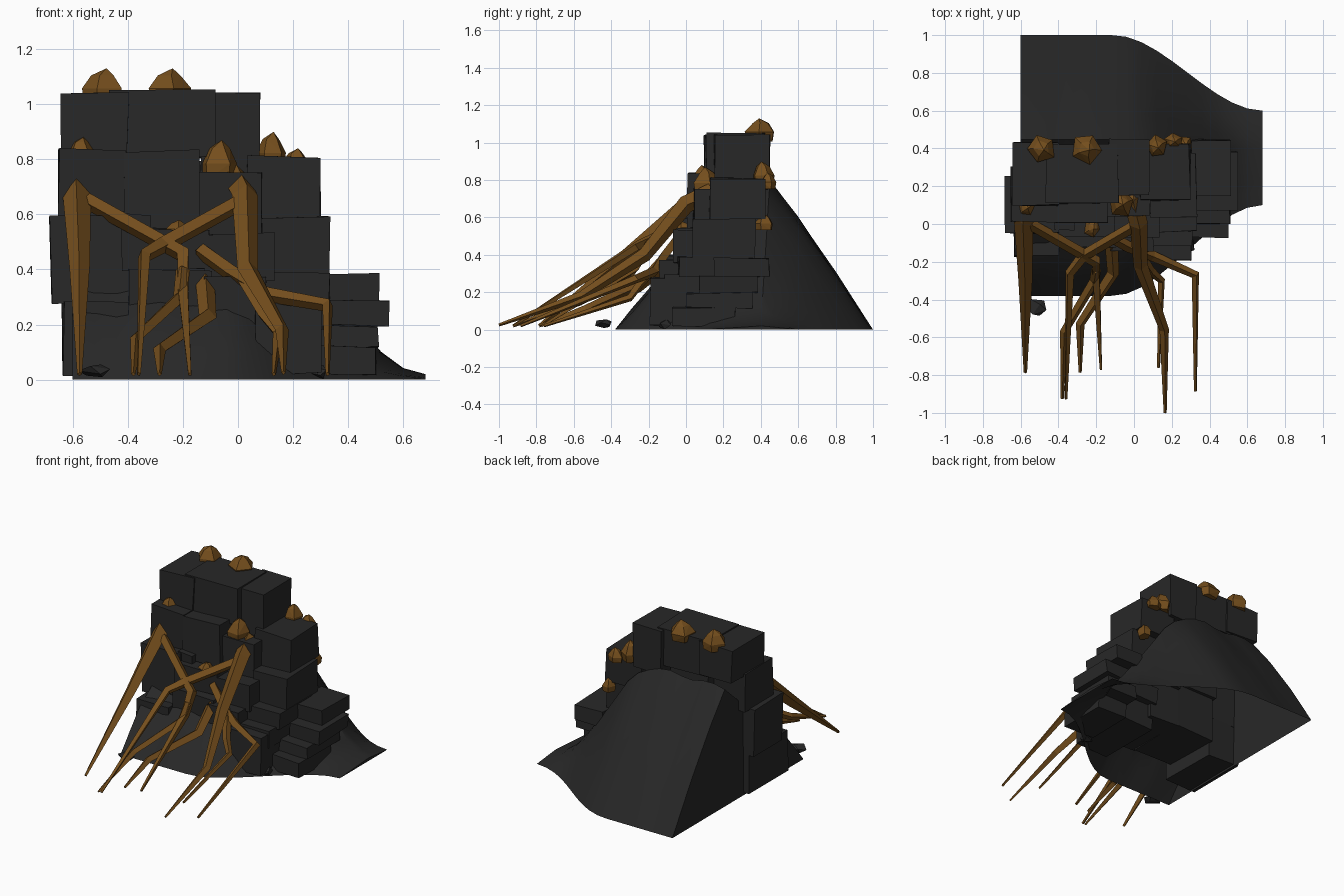
import bpy, bmesh, random, math
from mathutils import Vector

if "Cube" in bpy.data.objects:
    bpy.data.objects.remove(bpy.data.objects["Cube"])

random.seed(4)


def material(name, col):
    m = bpy.data.materials.new(name)
    m.diffuse_color = (*col, 1)
    m.use_nodes = True
    m.node_tree.nodes["Principled BSDF"].inputs["Base Color"].default_value = m.diffuse_color
    return m


STONE = material("dark stone", (0.021, 0.021, 0.021))
ROOT = material("brown root", (0.175, 0.076, 0.012))


def finish(bm, name, mat):
    bmesh.ops.recalc_face_normals(bm, faces=bm.faces)
    me = bpy.data.meshes.new(name)
    bm.to_mesh(me)
    bm.free()
    ob = bpy.data.objects.new(name, me)
    bpy.context.collection.objects.link(ob)
    me.materials.append(mat)
    return ob


def block(name, x0, x1, y0, y1, z0, z1, j=0.006):
    """Rough-hewn box with slightly shifted corners."""
    bm = bmesh.new()
    bmesh.ops.create_cube(bm, size=1)
    for v in bm.verts:
        v.co = Vector((x0 + (v.co.x + .5) * (x1 - x0),
                       y0 + (v.co.y + .5) * (y1 - y0),
                       z0 + (v.co.z + .5) * (z1 - z0)))
        v.co += Vector([random.uniform(-j, j) for _ in range(3)])
    return finish(bm, name, STONE)


def chunk(name, c, r, mat, n=9):
    """Angular lump: convex hull of a few random points on an ellipsoid."""
    bm = bmesh.new()
    for i in range(n):
        u = -1 + 2 * (i + .5) / n
        a = i * 2.4 + random.uniform(-.3, .3)
        s = math.sqrt(1 - u * u)
        bm.verts.new((c[0] + r[0] * s * math.cos(a), c[1] + r[1] * s * math.sin(a), c[2] + r[2] * u))
    bmesh.ops.convex_hull(bm, input=bm.verts)
    return finish(bm, name, mat)


def knob(name, c, r, h):
    """Blunt, pointed root stub: tapering five-sided rings with an off-centre tip."""
    bm = bmesh.new()
    a0 = random.uniform(0, 1.2)
    for k, z in ((.85, -.45), (1, .15), (.55, .7)):
        for i in range(5):
            a = a0 + i * math.tau / 5
            q = k * random.uniform(.85, 1.05)
            bm.verts.new((c[0] + r[0] * q * math.cos(a), c[1] + r[1] * q * math.sin(a), c[2] + h * z))
    bm.verts.new((c[0] + .15 * r[0], c[1] - .1 * r[1], c[2] + h))
    bmesh.ops.convex_hull(bm, input=bm.verts)
    return finish(bm, name, ROOT)


def root(name, pts):
    """Tapered four-sided root; each point is x, y, z, half width."""
    cu = bpy.data.curves.new(name, 'CURVE')
    cu.dimensions = '3D'
    cu.bevel_depth = 1
    cu.bevel_resolution = 0
    cu.use_fill_caps = True
    sp = cu.splines.new('POLY')
    sp.points.add(len(pts) - 1)
    for p, (x, y, z, r) in zip(sp.points, pts):
        p.co = (x, y, z, 1)
        p.radius = r
    ob = bpy.data.objects.new(name, cu)
    bpy.context.collection.objects.link(ob)
    cu.materials.append(ROOT)
    bpy.ops.object.select_all(action='DESELECT')
    ob.select_set(True)
    bpy.context.view_layer.objects.active = ob
    bpy.ops.object.convert(target='MESH')
    for f in ob.data.polygons:
        f.use_smooth = False


# Earth mound: open-bottomed loft falling away to the right, flat left wall
def ease(x):
    t = min(1, max(0, (x + .11) / .79))
    return t * t * (3 - 2 * t)


profile = [(0, 0), (.065, .13), (.145, .29), (.24, .41), (.6, 1), (.71, .75), (.855, .38), (1, 0)]
bm = bmesh.new()
rows = []
for i in range(17):
    x = -.6 + 1.28 * i / 16
    s = ease(x)
    front, back, h = -.38 + .48 * s, 1 - .4 * s, .77 * (1 - s) + .02
    row = []
    for t, z in profile:
        w = .012 * math.sin(i * 1.7 + t * 9) * (1 - s) if z else 0
        row.append(bm.verts.new((x, front + t * (back - front), max(0, z * h + w))))
    rows.append(row)
for a, b in zip(rows, rows[1:]):
    for k in range(len(profile) - 1):
        bm.faces.new((a[k], a[k + 1], b[k + 1], b[k]))
bm.faces.new(rows[0])
bm.faces.new(rows[-1])
mound = finish(bm, "earth_mound", STONE)
bpy.context.view_layer.objects.active = mound
mound.select_set(True)
bpy.ops.object.shade_smooth_by_angle(angle=math.radians(25))

# Stacked stone blocks, top course first
for b in [
    ("top_left", -.64, -.40, .10, .43, .82, 1.04), ("top_middle", -.47, -.085, .11, .42, .805, 1.055),
    ("top_right", -.13, .08, .15, .45, .75, 1.045),
    ("upper_left", -.65, -.41, .01, .30, .59, .835), ("upper_middle", -.41, -.14, .01, .36, .55, .83),
    ("upper_front", -.145, .09, .04, .38, .46, .75), ("upper_right", .03, .295, .125, .42, .59, .81),
    ("middle_left", -.68, -.40, -.05, .25, .28, .595), ("middle_step", -.42, -.10, -.07, .3, .40, .545),
    ("middle_back", -.42, -.32, -.03, .3, .5, .60), ("middle_front", -.12, .13, -.07, .3, .36, .53),
    ("middle_right", .09, .33, .04, .37, .375, .59),
    ("ledge_upper", .30, .51, .15, .445, .28, .382), ("ledge_lower", .33, .545, .07, .38, .195, .29),
    ("step_upper", .28, .51, .00, .36, .115, .195), ("step_lower", .28, .50, -.07, .26, .015, .12),
    ("pillar_cap", .10, .33, -.04, .30, .285, .385), ("pillar_mid", .06, .31, -.12, .3, .18, .29),
    ("pillar_foot", .06, .30, -.19, .25, .02, .28), ("low_left", -.635, -.40, -.17, .25, .015, .28),
    ("low_middle", -.40, -.1, -.12, .28, .10, .4), ("low_front", -.12, .1, -.14, .28, .10, .37),
]:
    block("block_" + b[0], *b[1:])

# Fallen stones
chunk("fallen_stone_left", (-.52, -.44, .032), (.06, .055, .026), STONE)
chunk("fallen_stone_right", (.29, -.11, .028), (.045, .04, .028), STONE)

# Roots spilling down the front
root("root_left", [(-.575, .13, .74, .045), (-.585, .03, .68, .052), (-.575, -.3, .41, .037), (-.575, -.785, .02, .009)])
root("root_left_branch", [(-.55, .0, .65, .03), (-.20, -.2, .455, .032), (-.20, -.27, .33, .026), (-.175, -.77, .02, .008)])
root("root_left_fork", [(-.20, -.24, .40, .026), (-.21, -.30, .30, .026), (-.37, -.57, .15, .022), (-.38, -.925, .02, .008)])
root("root_right", [(-.01, .14, .735, .05), (.025, .0, .67, .048), (.035, -.22, .40, .038),
                    (.16, -.56, .18, .025), (.165, -1.0, .025, .008)])
root("root_right_branch", [(.02, .0, .65, .03), (-.27, -.17, .49, .03), (-.34, -.26, .45, .026), (-.36, -.925, .02, .008)])
root("root_middle", [(-.14, -.06, .47, .028), (-.03, -.12, .39, .03), (.10, -.17, .31, .028),
                     (.325, -.27, .27, .024), (.325, -.885, .02, .008)])
root("root_middle_fork", [(.02, -.14, .36, .026), (.09, -.25, .24, .024), (.145, -.3, .17, .02), (.13, -.76, .02, .008)])
root("root_low", [(-.12, -.1, .36, .035), (-.11, -.26, .23, .033), (-.285, -.53, .11, .024), (-.285, -.785, .02, .008)])

# Root knobs breaking through the blocks
for i, (c, r, h) in enumerate([
    ((-.49, .40, 1.045), (.085, .085), .085), ((-.25, .40, 1.045), (.085, .085), .085),
    ((.12, .41, .81), (.06, .065), .09), ((-.57, .09, .82), (.055, .06), .06),
    ((.21, .44, .78), (.055, .045), .06), ((-.575, .11, .70), (.05, .06), .06),
    ((-.07, .11, .77), (.075, .08), .10), ((-.22, -.02, .54), (.045, .06), .04),
    ((.27, .42, .56), (.045, .055), .06), ((-.01, .13, .71), (.05, .06), .06),
]):
    knob("root_knob_%d" % i, c, r, h)
